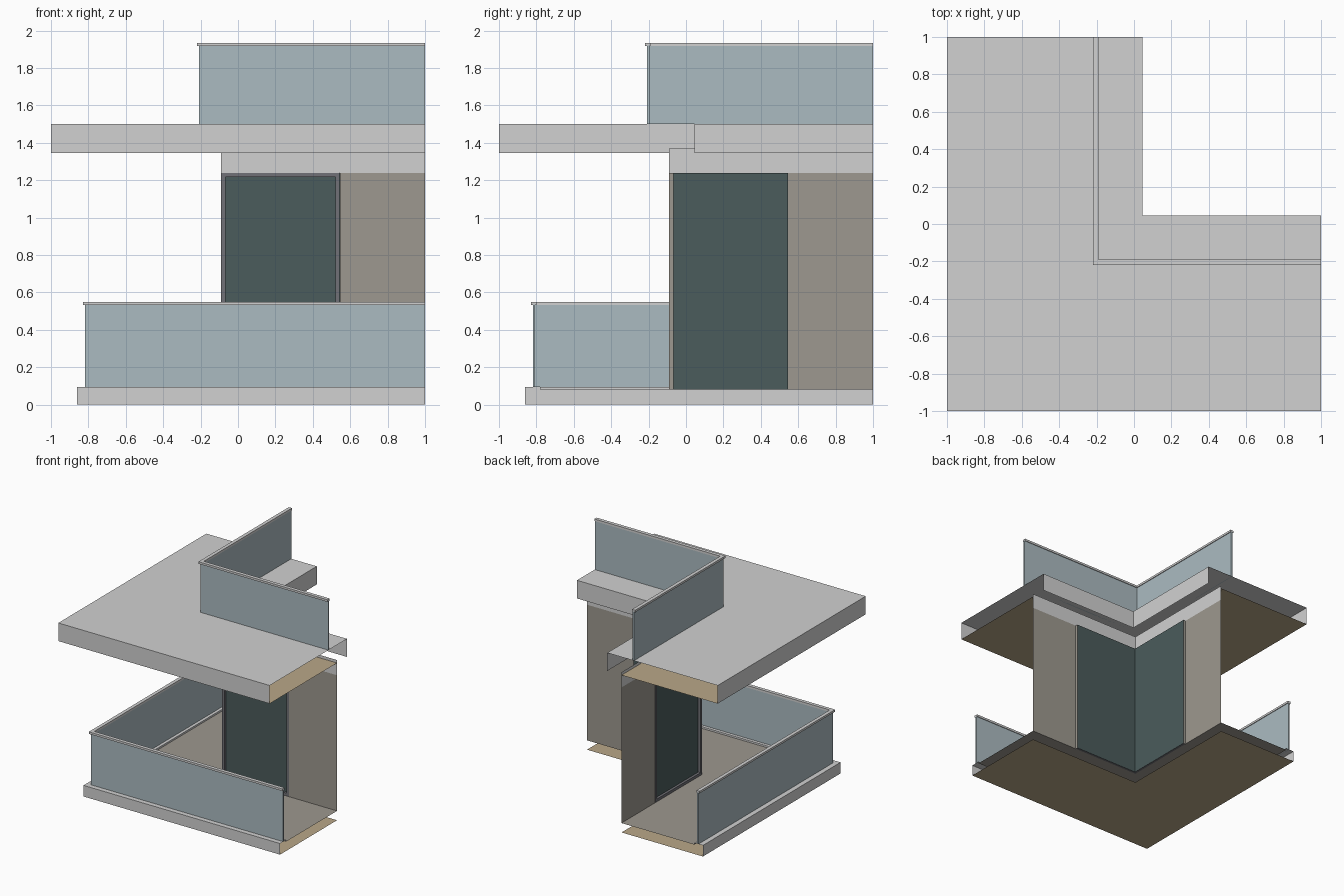
import bpy

if "Cube" in bpy.data.objects:
    bpy.data.objects.remove(bpy.data.objects["Cube"], do_unlink=True)


def material(name, rgb):
    m = bpy.data.materials.new(name)
    m.use_nodes = True
    linear = [(c / 255) ** 2.2 for c in rgb] + [1]
    m.diffuse_color = linear
    m.node_tree.nodes["Principled BSDF"].inputs["Base Color"].default_value = linear
    return m


CONCRETE = material("pale concrete", (208, 208, 208))
TIMBER = material("tan soffit", (184, 166, 135))
STONE = material("warm grey render", (156, 151, 142))
PANE = material("dark window glass", (76, 92, 92))
FRAME = material("window frame", (112, 112, 118))
GLASS = material("pale railing glass", (170, 186, 192))

WALL = -0.09     # outer wall line
END = 1.0        # open ends of both wings


def build(name, verts, faces, mats, indices=None):
    mesh = bpy.data.meshes.new(name)
    mesh.from_pydata(verts, [], faces)
    for m in mats:
        mesh.materials.append(m)
    for poly, i in zip(mesh.polygons, indices or []):
        poly.material_index = i
    obj = bpy.data.objects.new(name, mesh)
    bpy.context.collection.objects.link(obj)
    return obj


def sweep(name, profile, mats, indices=None, closed=False):
    """Sweep a (distance, height) profile round the mitred corner."""
    n = len(profile)
    verts = []
    for d, z in profile:
        verts += [(END, d, z), (d, d, z), (d, END, z)]
    faces, slots = [], []
    for i in range(n if closed else n - 1):
        a, b = 3 * i, 3 * ((i + 1) % n)
        for k in (0, 1):
            faces.append((a + k, a + k + 1, b + k + 1, b + k))
            slots.append(indices[i] if indices else 0)
    if closed:
        faces += [tuple(range(0, 3 * n, 3))[::-1], tuple(range(2, 3 * n, 3))]
        slots += [0, 0]
    return build(name, verts, faces, mats, slots)


def both_wings(name, quads, mat):
    """Quads on the front wing, repeated across the diagonal."""
    verts, faces = [], []
    for q in quads:
        for swap in (False, True):
            pts = [(y, x, z) for x, y, z in reversed(q)] if swap else q
            faces.append(tuple(range(len(verts), len(verts) + 4)))
            verts += pts
    return build(name, verts, faces, [mat])


def upright(x0, x1, y, z0, z1):
    return [(x0, y, z0), (x1, y, z0), (x1, y, z1), (x0, y, z1)]


def box(x0, x1, y0, y1, z0, z1):
    lo, hi = upright(x0, x1, y0, z0, z1), upright(x0, x1, y1, z0, z1)
    sides = [[lo[i], hi[i], hi[(i + 1) % 4], lo[(i + 1) % 4]] for i in range(4)]
    return [lo, hi[::-1]] + sides


def rect(d0, d1, z0, z1):
    return [(d0, z1), (d1, z1), (d1, z0), (d0, z0)]


# Balcony base: timber underside, concrete kerb, stone floor
sweep("balcony_base",
      [(WALL, 0), (-0.86, 0), (-0.86, 0.095), (-0.78, 0.095), (-0.78, 0.08), (WALL, 0.08)],
      [CONCRETE, TIMBER, STONE], [1, 0, 0, 0, 2])

# Roof slab: timber soffit, concrete edge, top and inner edge
sweep("roof_slab",
      [(WALL, 1.345), (-1, 1.345), (-1, 1.5), (0.045, 1.5), (0.045, 1.345)],
      [CONCRETE, TIMBER], [1, 0, 0, 0])

# Bulkhead above the windows
sweep("bulkhead", [(WALL, 1.24), (WALL, 1.37)], [CONCRETE])

# Railings: glass panel and cap rail on each level
for level, d, z0, z1 in (("balcony", -0.815, 0.095, 0.55), ("roof", -0.205, 1.5, 1.935)):
    sweep(level + "_railing_glass", rect(d - 0.003, d + 0.009, z0, z1 - 0.015), [GLASS], closed=True)
    sweep(level + "_cap_rail", rect(d - 0.015, d + 0.015, z1 - 0.018, z1), [CONCRETE], closed=True)

# Walls beside the corner window, with a return to the glass
JAMB, BACK, SILL, HEAD = 0.545, -0.068, 0.08, 1.24
both_wings("wall", [
    upright(JAMB, END, WALL, SILL, HEAD),
    [(JAMB, WALL, SILL), (JAMB, WALL, HEAD), (JAMB, BACK, HEAD), (JAMB, BACK, SILL)],
], STONE)

# Corner window glass and frame bars
both_wings("window_glass", [upright(BACK, JAMB, BACK, SILL, HEAD)], PANE)
W, IN = 0.023, BACK - 0.001
bars = (box(WALL, WALL + W, WALL, IN, SILL, HEAD)
        + box(JAMB - W, JAMB - 0.001, WALL, IN, SILL, HEAD)
        + box(WALL + W, JAMB - W, WALL, IN, HEAD - W, HEAD)
        + box(WALL + W, JAMB - W, WALL, IN, SILL, SILL + W))
both_wings("window_frame", bars, FRAME)
